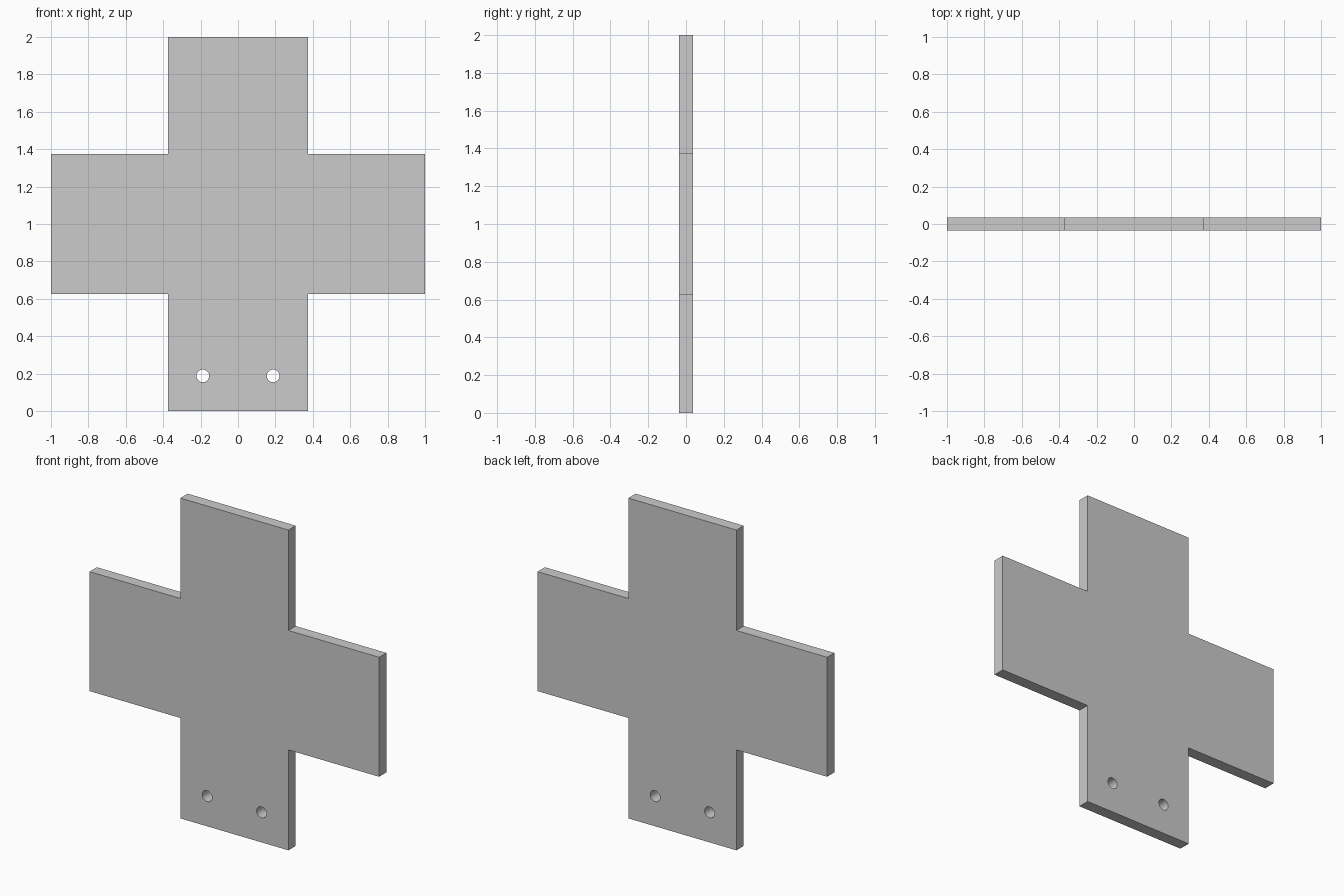
import bpy, bmesh, math

if "Cube" in bpy.data.objects:
    bpy.data.objects.remove(bpy.data.objects["Cube"])

A, T = 0.373, 0.036             # half arm width, half thickness
HOLE_X, HOLE_Z, HOLE_R = 0.188, 0.188, 0.034

# Cross-shaped plate: one corner's points turned four times, then extruded
quarter = [(1, -A), (1, A), (A, A)]
bm = bmesh.new()
outline = []
for i in range(4):
    c, s = round(math.cos(i * math.pi / 2)), round(math.sin(i * math.pi / 2))
    for x, z in quarter:
        outline.append(bm.verts.new((x * c - z * s, -T, 1 + x * s + z * c)))
face = bm.faces.new(outline)
ext = bmesh.ops.extrude_face_region(bm, geom=[face])
moved = [v for v in ext["geom"] if isinstance(v, bmesh.types.BMVert)]
bmesh.ops.translate(bm, verts=moved, vec=(0, 2 * T, 0))
bmesh.ops.recalc_face_normals(bm, faces=bm.faces)
mesh = bpy.data.meshes.new("cross_plate")
bm.to_mesh(mesh)
bm.free()
plate = bpy.data.objects.new("cross_plate", mesh)
bpy.context.collection.objects.link(plate)

# Two mounting holes drilled through the lower arm
for side in (-1, 1):
    bpy.ops.mesh.primitive_cylinder_add(
        vertices=32, radius=HOLE_R, depth=0.3,
        location=(side * HOLE_X, 0, HOLE_Z), rotation=(math.pi / 2, 0, 0))
    cutter = bpy.context.object
    cutter.name = "hole_cutter"
    cutter.hide_render = True
    bpy.context.view_layer.objects.active = plate
    mod = plate.modifiers.new("hole", "BOOLEAN")
    mod.operation, mod.solver, mod.object = "DIFFERENCE", "EXACT", cutter
    bpy.ops.object.modifier_apply(modifier=mod.name)
    bpy.data.objects.remove(cutter)

# Smooth hole walls, crisp plate edges
plate.select_set(True)
bpy.context.view_layer.objects.active = plate
bpy.ops.object.shade_smooth_by_angle(angle=math.radians(30))
